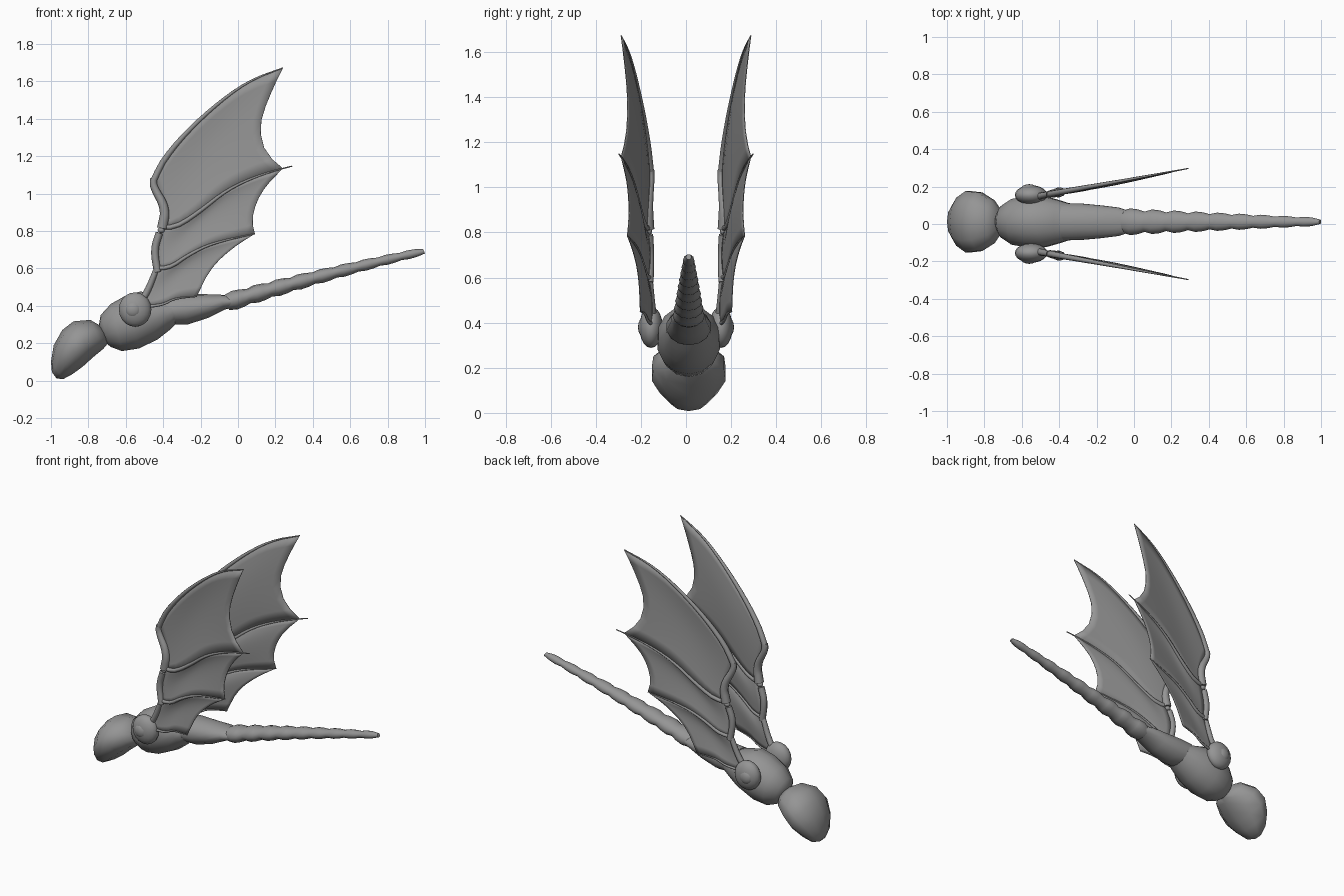
import bpy, bmesh, math
from mathutils import Vector

if "Cube" in bpy.data.objects:
    bpy.data.objects.remove(bpy.data.objects["Cube"])

grey = bpy.data.materials.new("stone grey")
grey.diffuse_color = (0.3, 0.3, 0.3, 1)
grey.use_nodes = True
grey.node_tree.nodes["Principled BSDF"].inputs["Base Color"].default_value = grey.diffuse_color


def finish(name, bm, angle=50):
    bmesh.ops.recalc_face_normals(bm, faces=bm.faces[:])
    me = bpy.data.meshes.new(name)
    bm.to_mesh(me)
    bm.free()
    me.materials.append(grey)
    ob = bpy.data.objects.new(name, me)
    bpy.context.collection.objects.link(ob)
    bpy.ops.object.select_all(action='DESELECT')
    ob.select_set(True)
    bpy.context.view_layer.objects.active = ob
    bpy.ops.object.shade_smooth_by_angle(angle=math.radians(angle))
    return ob


def skin(bm, rings):
    """Bridge closed rings of points and cap both ends."""
    vs = [[bm.verts.new(p) for p in r] for r in rings]
    n = len(vs[0])
    for a, b in zip(vs, vs[1:]):
        for i in range(n):
            bm.faces.new((a[i], a[(i + 1) % n], b[(i + 1) % n], b[i]))
    bm.faces.new(vs[0])
    bm.faces.new(vs[-1])


def loft(name, sections, sides, cy=0.012):
    """Each section: top x, top z, bottom x, bottom z, half width."""
    rings = []
    for tx, tz, bx, bz, w in sections:
        ring = []
        for i in range(sides):
            a = 2 * math.pi * i / sides
            t = 0.5 + 0.5 * math.cos(a)
            ring.append((bx + (tx - bx) * t, cy + w * math.sin(a), bz + (tz - bz) * t))
        rings.append(ring)
    bm = bmesh.new()
    skin(bm, rings)
    return finish(name, bm)


# Egg-shaped head, pointing down
loft("head", [
    (-0.995, 0.045, -0.97, 0.012, 0.03),
    (-1.0, 0.10, -0.935, 0.008, 0.085),
    (-0.985, 0.19, -0.885, 0.035, 0.135),
    (-0.94, 0.27, -0.83, 0.075, 0.172),
    (-0.88, 0.317, -0.775, 0.125, 0.165),
    (-0.79, 0.325, -0.72, 0.17, 0.12),
    (-0.73, 0.29, -0.695, 0.20, 0.06)], 10)

# Torso
loft("torso", [
    (-0.745, 0.29, -0.705, 0.20, 0.045),
    (-0.735, 0.35, -0.68, 0.18, 0.085),
    (-0.68, 0.41, -0.62, 0.158, 0.125),
    (-0.60, 0.455, -0.53, 0.172, 0.142),
    (-0.52, 0.477, -0.43, 0.22, 0.138),
    (-0.43, 0.455, -0.36, 0.275, 0.115),
    (-0.36, 0.44, -0.33, 0.305, 0.10)], 14)

# Tail base
loft("tail_base", [
    (-0.40, 0.455, -0.34, 0.30, 0.102),
    (-0.30, 0.465, -0.27, 0.30, 0.10),
    (-0.20, 0.463, -0.16, 0.335, 0.09),
    (-0.10, 0.46, -0.07, 0.38, 0.078),
    (-0.04, 0.455, -0.03, 0.39, 0.062)], 14)

# Tail made of gently bulging segments
tail = []
count = 9
for k in range(count):
    for f, bulge in ((0, 0.86), (0.35, 1.08), (0.7, 1.03)):
        t = (k + f) / count
        x = -0.06 + 1.045 * t
        z = 0.418 + 0.31 * t - 0.038 * t * t
        r = (0.047 - 0.028 * t) * bulge
        tail.append((x - 0.3 * r, z + r, x + 0.3 * r, z - r, (0.068 - 0.047 * t) * bulge))
tail.append((0.99, 0.703, 1.0, 0.68, 0.012))
loft("tail", tail, 12)


def resample(pts, n):
    """Smooth a polyline of (x, z) points and spread n+1 points along it."""
    for _ in range(2):
        q = [pts[0]]
        for a, b in zip(pts, pts[1:]):
            q += [(a[0] * .75 + b[0] * .25, a[1] * .75 + b[1] * .25),
                  (a[0] * .25 + b[0] * .75, a[1] * .25 + b[1] * .75)]
        pts = q + [pts[-1]]
    pts = [Vector(p) for p in pts]
    cum = [0]
    for a, b in zip(pts, pts[1:]):
        cum.append(cum[-1] + (b - a).length)
    out, j = [], 0
    for i in range(n + 1):
        d = cum[-1] * i / n
        while j < len(pts) - 2 and cum[j + 1] < d:
            j += 1
        out.append(pts[j].lerp(pts[j + 1], (d - cum[j]) / (cum[j + 1] - cum[j])))
    return out


def place(p, side, off=0.0):
    """Put a wing-plane point into space; the wings splay towards the back."""
    return Vector((p[0], side * (0.16 + 0.185 * (p[0] + 0.45) + off), p[1]))


# Wing ribs and outline, as (x, z)
leading = [(-0.455, 1.06), (-0.40, 1.18), (-0.27, 1.335), (-0.10, 1.49), (0.06, 1.605), (0.24, 1.672)]
finger_mid = [(-0.41, 0.82), (-0.33, 0.82), (-0.21, 0.90), (-0.06, 1.02), (0.09, 1.09), (0.24, 1.135)]
finger_low = [(-0.43, 0.60), (-0.36, 0.605), (-0.27, 0.67), (-0.14, 0.735), (0.09, 0.785)]
root = [(-0.50, 0.395), (-0.40, 0.405), (-0.34, 0.44), (-0.22, 0.45)]
wrist = [(-0.41, 0.82), (-0.39, 0.92), (-0.455, 1.06)]
forearm = [(-0.43, 0.60), (-0.44, 0.70), (-0.41, 0.82)]
upper = [(-0.50, 0.395), (-0.47, 0.52), (-0.43, 0.60)]
edge_top = [(0.24, 1.135), (0.14, 1.22), (0.11, 1.37), (0.18, 1.55), (0.24, 1.672)]
edge_mid = [(0.09, 0.785), (0.07, 0.87), (0.12, 1.01), (0.24, 1.135)]
edge_low = [(-0.22, 0.45), (-0.15, 0.60), (-0.03, 0.71), (0.09, 0.785)]


def membrane(name, low, high, front, back, side, n=14, m=8):
    """Skin panel filling the space between four boundary curves."""
    L, H, F, B = resample(low, n), resample(high, n), resample(front, m), resample(back, m)
    bm = bmesh.new()
    grid = []
    for i in range(n + 1):
        u, row = i / n, []
        for j in range(m + 1):
            v = j / m
            p = (L[i] * (1 - v) + H[i] * v + F[j] * (1 - u) + B[j] * u
                 - (L[0] * (1 - u) + L[n] * u) * (1 - v) - (H[0] * (1 - u) + H[n] * u) * v)
            billow = -0.016 * math.sin(math.pi * v) * math.sin(math.pi * min(1, 0.1 + 0.75 * u))
            row.append(bm.verts.new(place(p, side, billow)))
        grid.append(row)
    for a, b in zip(grid, grid[1:]):
        for j in range(m):
            bm.faces.new((a[j], a[j + 1], b[j + 1], b[j]))
    ob = finish(name, bm)
    mod = ob.modifiers.new("thickness", 'SOLIDIFY')
    mod.thickness = 0.004
    mod.offset = 0


def bone(name, pts, r0, r1, side, n=16, sides=8):
    """Tapered round rod along a wing-plane path."""
    path = [place(p, side) for p in resample(pts, n)]
    rings = []
    for i, p in enumerate(path):
        t = (path[min(i + 1, n)] - path[max(i - 1, 0)]).normalized()
        a = t.cross(Vector((0, 1, 0))).normalized()
        b = t.cross(a)
        r = r0 + (r1 - r0) * i / n
        rings.append([p + r * (a * math.cos(k * math.tau / sides) + b * math.sin(k * math.tau / sides))
                      for k in range(sides)])
    bm = bmesh.new()
    skin(bm, rings)
    finish(name, bm)


def ball(name, loc, size, seg=20):
    bm = bmesh.new()
    bmesh.ops.create_uvsphere(bm, u_segments=seg, v_segments=seg // 2, radius=1)
    for v in bm.verts:
        v.co = Vector(loc) + Vector(a * b for a, b in zip(v.co, size))
    finish(name, bm)


for side, tag in ((-1, "front"), (1, "back")):
    # Shoulder with a round socket knob
    ball(f"{tag}_shoulder", (-0.55, side * 0.155, 0.38), (0.087, 0.052, 0.092))
    ball(f"{tag}_shoulder_knob", (-0.56, side * 0.185, 0.38), (0.045, 0.028, 0.045), 16)
    # Wing skin
    membrane(f"{tag}_upper_membrane", finger_mid, leading, wrist, edge_top, side)
    membrane(f"{tag}_middle_membrane", finger_low, finger_mid, forearm, edge_mid, side)
    membrane(f"{tag}_lower_membrane", root, finger_low, upper, edge_low, side)
    # Arm and finger bones
    bone(f"{tag}_upper_arm", [(-0.55, 0.39), (-0.49, 0.46), (-0.435, 0.60)], 0.02, 0.015, side)
    bone(f"{tag}_forearm", [(-0.43, 0.58), (-0.45, 0.70), (-0.42, 0.79)], 0.02, 0.02, side)
    ball(f"{tag}_wrist", place((-0.41, 0.805), side), (0.02, 0.017, 0.016), 12)
    bone(f"{tag}_hand", [(-0.405, 0.815), (-0.385, 0.92), (-0.455, 1.04), (-0.45, 1.08)], 0.028, 0.019, side)
    bone(f"{tag}_leading_finger", leading, 0.018, 0.003, side)
    bone(f"{tag}_middle_finger", finger_mid + [(0.29, 1.147)], 0.014, 0.003, side)
    bone(f"{tag}_lower_finger", finger_low, 0.012, 0.003, side)
    bone(f"{tag}_root_edge", root, 0.009, 0.003, side)
